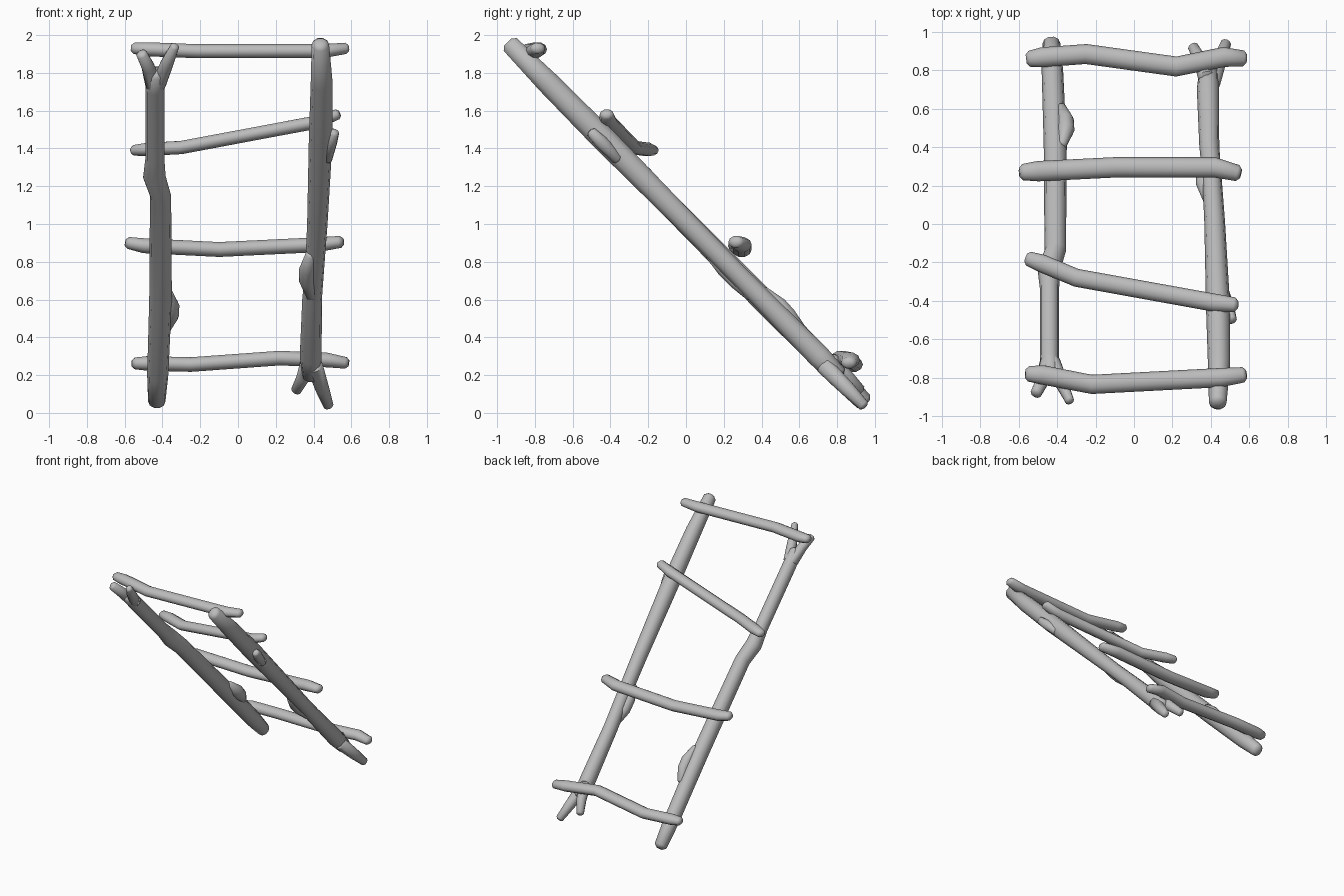
import bpy
import bmesh
from math import cos, sin, tau, radians
from mathutils import Vector

default_cube = bpy.data.objects.get("Cube")
if default_cube:
    bpy.data.objects.remove(default_cube, do_unlink=True)

# One plain grey for all the wood
wood = bpy.data.materials.new("grey_wood")
wood.use_nodes = True
grey = (0.5, 0.5, 0.5, 1)
wood.diffuse_color = grey
wood.node_tree.nodes["Principled BSDF"].inputs["Base Color"].default_value = grey

X_AXIS, Y_AXIS = Vector((1, 0, 0)), Vector((0, 1, 0))
SIDES = 10


def branch(name, stations, reference, depth=1.0):
    """Sweep a faceted section through (point, radius) stations with blunt ends.
    The radius is measured along the reference axis, depth scales the other."""
    stations = [(Vector(point), radius) for point, radius in stations]
    # Blunt tip beyond each end
    tips = []
    for (end, radius), (inner, _) in ((stations[0], stations[1]),
                                      (stations[-1], stations[-2])):
        outward = (end - inner).normalized()
        tips.append((end + outward * radius * 0.4, radius * 0.55))
    stations = [tips[0]] + stations + [tips[1]]

    bm = bmesh.new()
    rings = []
    for i, (point, radius) in enumerate(stations):
        before = stations[max(i - 1, 0)][0]
        after = stations[min(i + 1, len(stations) - 1)][0]
        tangent = (after - before).normalized()
        across = (reference - tangent * reference.dot(tangent)).normalized()
        other = tangent.cross(across)
        ring = []
        for k in range(SIDES):
            angle = tau * k / SIDES
            offset = across * cos(angle) + other * sin(angle) * depth
            ring.append(bm.verts.new(point + offset * radius))
        rings.append(ring)
    for lower, upper in zip(rings, rings[1:]):
        for k in range(SIDES):
            n = (k + 1) % SIDES
            bm.faces.new((lower[k], lower[n], upper[n], upper[k]))
    bm.faces.new(rings[0][::-1])
    bm.faces.new(rings[-1])
    bmesh.ops.recalc_face_normals(bm, faces=bm.faces[:])

    mesh = bpy.data.meshes.new(name)
    bm.to_mesh(mesh)
    bm.free()
    mesh.materials.append(wood)
    obj = bpy.data.objects.new(name, mesh)
    bpy.context.collection.objects.link(obj)
    bpy.ops.object.select_all(action='DESELECT')
    obj.select_set(True)
    bpy.context.view_layer.objects.active = obj
    bpy.ops.object.shade_smooth_by_angle(angle=radians(50))
    return obj


def leaning(name, profile, lift=0.0, depth=1.1):
    """Branch lying in the tilted plane of the ladder, from (x, z, radius)."""
    stations = [((x, 1.0 - 0.99 * z + lift, z + lift), radius)
                for x, z, radius in profile]
    return branch(name, stations, X_AXIS, depth)


def rung(name, profile, radius):
    """Slightly flattened crosswise branch from (x, y, z), thinner at its ends."""
    last = len(profile) - 1
    stations = [(point, radius * (0.8 if i in (0, last) else 1))
                for i, point in enumerate(profile)]
    return branch(name, stations, Y_AXIS, 0.78)


# Right pole, forked at the top
leaning("right_pole", [
    (-.43, .06, .046), (-.425, .2, .056), (-.41, .6, .06), (-.41, 1.15, .056),
    (-.443, 1.25, .06), (-.44, 1.35, .05), (-.44, 1.72, .05), (-.435, 1.8, .045)])
leaning("right_pole_outer_prong", [
    (-.45, 1.74, .042), (-.475, 1.83, .036), (-.51, 1.9, .03)])
leaning("right_pole_inner_prong", [
    (-.42, 1.74, .04), (-.38, 1.84, .036), (-.335, 1.94, .024)])
leaning("right_pole_knot", [
    (-.38, .42, .025), (-.355, .49, .042), (-.355, .54, .045), (-.375, .62, .025)],
    lift=.025)

# Left pole, forked at the foot
leaning("left_pole", [
    (.39, .2, .05), (.385, .3, .058), (.392, .6, .052), (.405, .75, .05),
    (.42, 1, .054), (.438, 1.45, .063), (.443, 1.75, .058), (.436, 1.95, .046)])
leaning("left_pole_inner_prong", [
    (.375, .26, .042), (.345, .17, .036), (.308, .1, .028)], lift=.02)
leaning("left_pole_outer_prong", [
    (.405, .26, .045), (.445, .14, .038), (.478, .05, .028)], lift=-.01)
leaning("left_pole_lower_knot", [
    (.39, .64, .03), (.365, .72, .042), (.365, .78, .042), (.385, .86, .028)],
    lift=-.02)
leaning("left_pole_upper_knot", [
    (.47, 1.36, .03), (.492, 1.45, .034), (.51, 1.5, .026)], lift=-.015)

# Rungs resting on the upper side of the poles
rung("top_rung", [
    (-.55, -.78, 1.93), (-.48, -.785, 1.925), (-.22, -.835, 1.915),
    (.45, -.8, 1.915), (.57, -.785, 1.93)], .05)
rung("upper_rung", [
    (-.55, -.18, 1.39), (-.48, -.205, 1.395), (-.3, -.28, 1.405),
    (.42, -.41, 1.54), (.525, -.42, 1.58)], .047)
rung("middle_rung", [
    (-.58, .27, .9), (-.5, .275, .885), (-.1, .295, .865),
    (.42, .295, .89), (.54, .265, .905)], .053)
rung("bottom_rung", [
    (-.545, .86, .262), (-.48, .868, .262), (-.25, .885, .256),
    (.22, .82, .29), (.47, .87, .28), (.57, .862, .265)], .052)
